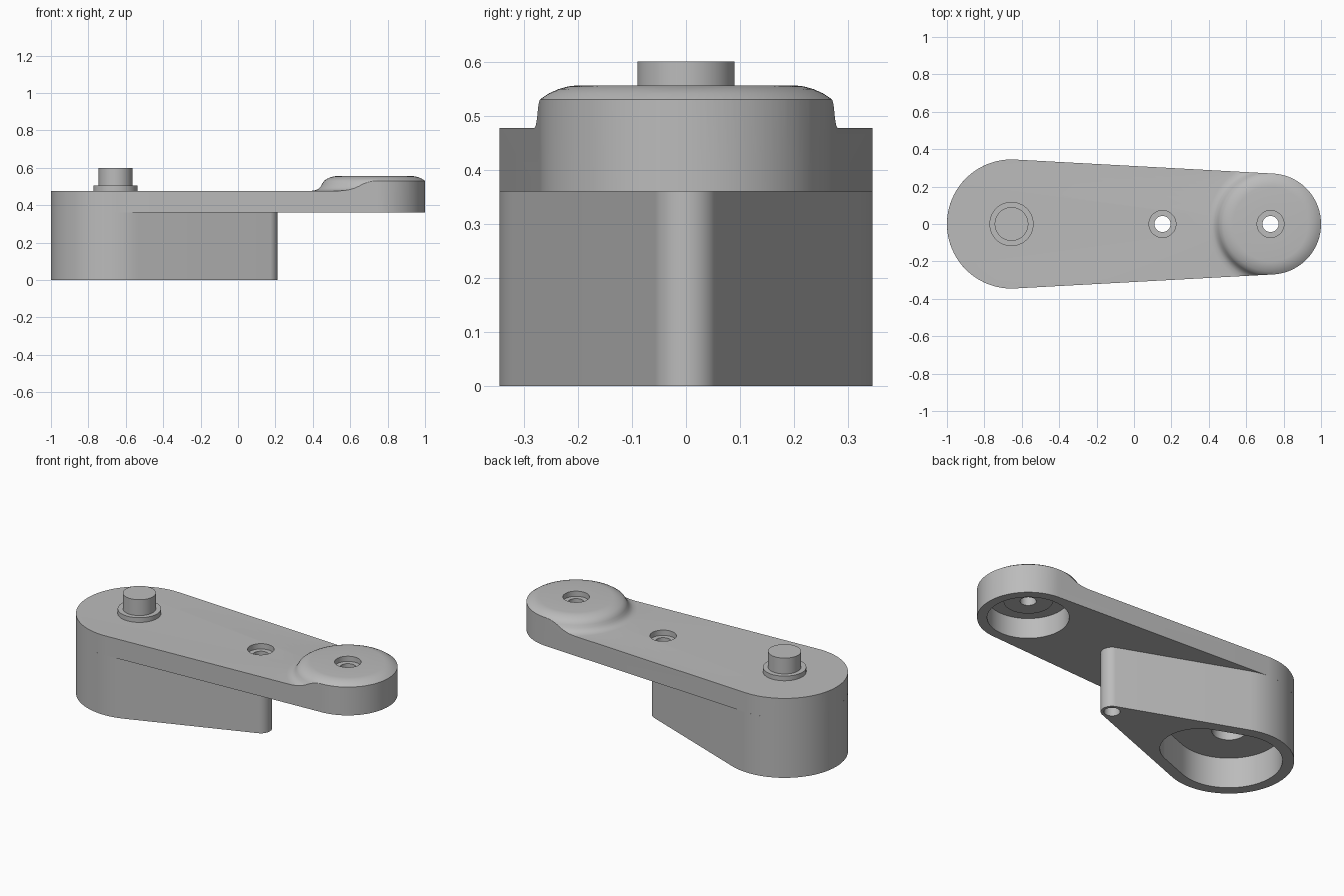
import bpy, bmesh, math
from mathutils import Vector

cube = bpy.data.objects.get("Cube")
if cube:
    bpy.data.objects.remove(cube, do_unlink=True)

PIVOT_X, MID_X, TIP_X = -0.655, 0.152, 0.73

grey = bpy.data.materials.new("mid_grey")
grey.use_nodes = True
colour = (0.5, 0.5, 0.5, 1)
grey.diffuse_color = colour
grey.node_tree.nodes["Principled BSDF"].inputs["Base Color"].default_value = colour


def finish(name, bm):
    bmesh.ops.recalc_face_normals(bm, faces=bm.faces)
    mesh = bpy.data.meshes.new(name)
    bm.to_mesh(mesh)
    bm.free()
    mesh.materials.append(grey)
    obj = bpy.data.objects.new(name, mesh)
    bpy.context.collection.objects.link(obj)
    return obj


def tapered_prism(name, x1, r1, x2, r2, z1, z2, steps=48):
    """Two circles joined by their outer tangents, extruded upwards."""
    tangent = math.acos((r1 - r2) / (x2 - x1))
    outline = []
    for cx, r, start, end in ((x2, r2, -tangent, tangent),
                              (x1, r1, tangent, 2 * math.pi - tangent)):
        for i in range(steps + 1):
            a = start + (end - start) * i / steps
            outline.append((cx + r * math.cos(a), r * math.sin(a), z1))
    bm = bmesh.new()
    base = bm.faces.new([bm.verts.new(p) for p in outline])
    top = bmesh.ops.extrude_face_region(bm, geom=[base])["geom"]
    moved = [v for v in top if isinstance(v, bmesh.types.BMVert)]
    bmesh.ops.translate(bm, verts=moved, vec=(0, 0, z2 - z1))
    return finish(name, bm)


def lathe(name, x, profile, steps=96):
    """Revolve (radius, height) points that start and end on the axis."""
    bm = bmesh.new()
    verts = [bm.verts.new((x + r, 0, z)) for r, z in profile]
    edges = [bm.edges.new(pair) for pair in zip(verts, verts[1:])]
    bmesh.ops.spin(bm, geom=verts + edges, cent=(x, 0, 0), axis=(0, 0, 1),
                   angle=2 * math.pi, steps=steps)
    bmesh.ops.remove_doubles(bm, verts=bm.verts, dist=1e-5)
    return finish(name, bm)


def cut(target, *cutters):
    bpy.context.view_layer.objects.active = target
    for cutter in cutters:
        cutter.hide_render = True
        mod = target.modifiers.new("cut", "BOOLEAN")
        mod.operation, mod.solver, mod.object = "DIFFERENCE", "EXACT", cutter
        bpy.ops.object.modifier_apply(modifier=mod.name)
        bpy.data.objects.remove(cutter, do_unlink=True)


# Upper arm, trimmed from above to leave the raised, blended tip
arm = tapered_prism("arm_plate", PIVOT_X, 0.345, TIP_X, 0.27, 0.36, 0.65)
blend = [(0.20, 0.556), (0.218, 0.554), (0.236, 0.549), (0.254, 0.541), (0.27, 0.53),
         (0.279, 0.516), (0.287, 0.502), (0.297, 0.490), (0.312, 0.481), (0.335, 0.477)]
trim = lathe("trim_cutter", TIP_X,
             [(0, 0.556)] + blend + [(2.5, 0.477), (2.5, 0.8), (0, 0.8)])

# Tip pocket with a standoff ring, through hole and counterbore
tip_bore = lathe("tip_cutter", TIP_X,
                 [(0, 0.3), (0.217, 0.3), (0.217, 0.48), (0.13, 0.48), (0.13, 0.46),
                  (0.043, 0.46), (0.043, 0.525), (0.072, 0.525), (0.072, 0.7), (0, 0.7)])


def middle_bore():
    return lathe("middle_cutter", MID_X,
                 [(0, -0.1), (0.043, -0.1), (0.043, 0.445), (0.072, 0.445),
                  (0.072, 0.7), (0, 0.7)])


cut(arm, trim, tip_bore, middle_bore())

# Lower tapered housing with its pocket, pin socket and screw hole
housing = tapered_prism("lower_housing", PIVOT_X, 0.345, MID_X, 0.06, 0, 0.36)
pocket = tapered_prism("pocket_cutter", PIVOT_X, 0.283, PIVOT_X + 0.2, 0.212, -0.1, 0.18)
socket = lathe("socket_cutter", PIVOT_X, [(0, 0.1), (0.09, 0.1), (0.09, 0.3), (0, 0.3)])
cut(housing, pocket, socket, middle_bore())

# Collar and pivot pin
collar = lathe("pin_collar", PIVOT_X, [(0, 0.47), (0.118, 0.47), (0.118, 0.505), (0, 0.505)])
pin = lathe("pivot_pin", PIVOT_X, [(0, 0.47), (0.09, 0.47), (0.09, 0.6), (0, 0.6)])

# Smooth round walls, keep crisp edges
bpy.ops.object.select_all(action="DESELECT")
for part in (arm, housing, collar, pin):
    part.select_set(True)
bpy.context.view_layer.objects.active = arm
bpy.ops.object.shade_smooth_by_angle(angle=math.radians(30))
